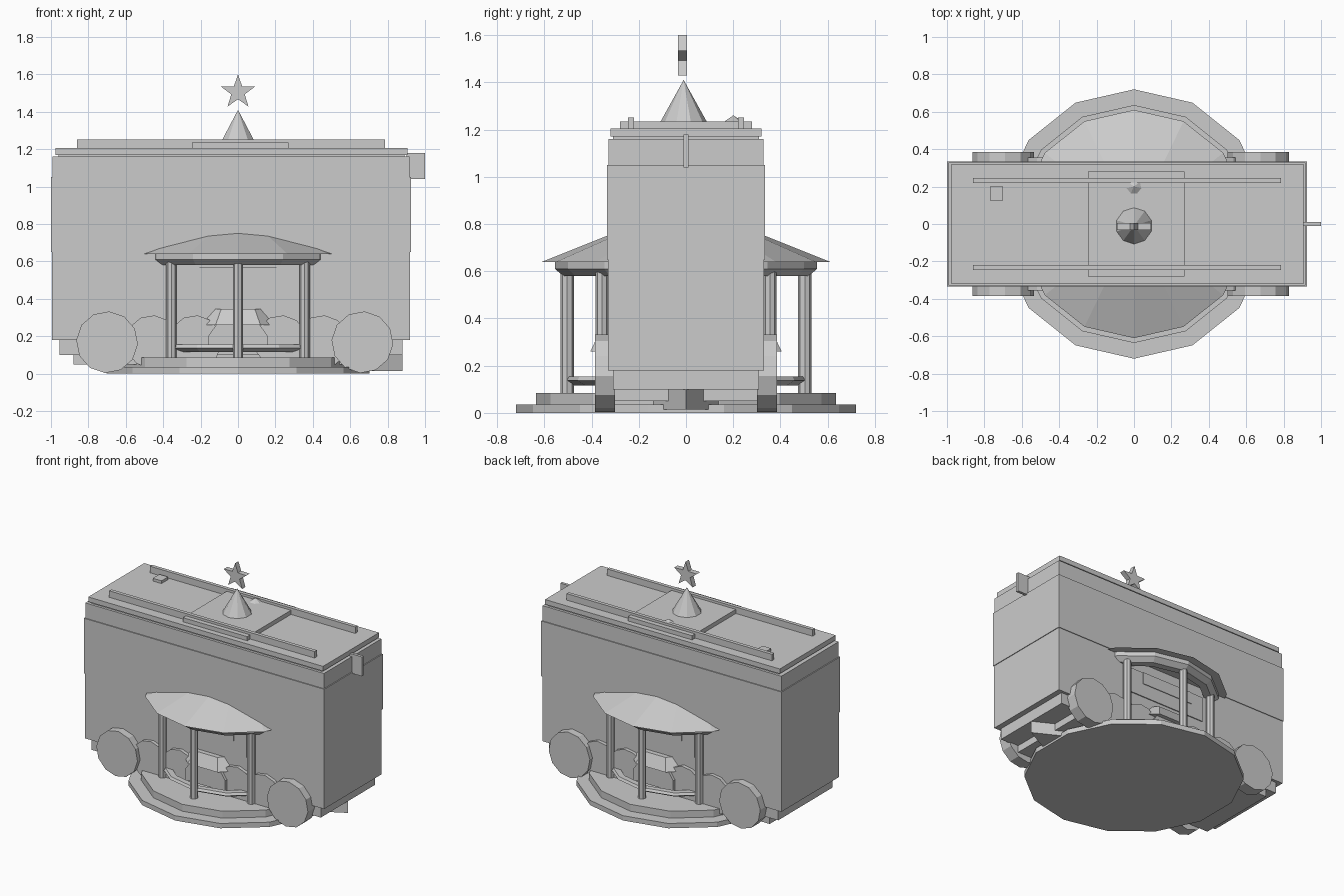
import bpy, bmesh, math
from mathutils import Vector, Matrix

if "Cube" in bpy.data.objects:
    bpy.data.objects.remove(bpy.data.objects["Cube"])

grey = bpy.data.materials.new("plain_grey")
grey.diffuse_color = (0.6, 0.6, 0.6, 1)
grey.use_nodes = True
grey.node_tree.nodes["Principled BSDF"].inputs["Base Color"].default_value = grey.diffuse_color


def finish(name, bm):
    bmesh.ops.recalc_face_normals(bm, faces=bm.faces)
    mesh = bpy.data.meshes.new(name)
    bm.to_mesh(mesh)
    bm.free()
    mesh.materials.append(grey)
    ob = bpy.data.objects.new(name, mesh)
    bpy.context.collection.objects.link(ob)
    return ob


def box(name, x0, x1, y0, y1, z0, z1):
    bm = bmesh.new()
    size = Matrix.Diagonal((x1 - x0, y1 - y0, z1 - z0, 1))
    mid = Matrix.Translation(((x0 + x1) / 2, (y0 + y1) / 2, (z0 + z1) / 2))
    bmesh.ops.create_cube(bm, size=1, matrix=mid @ size)
    return finish(name, bm)


def lathe(name, profile, n, x=0, y=0, closed=False):
    """Turn (radius, height) points round the vertical, first corner on +y."""
    bm = bmesh.new()
    rings = []
    for r, z in profile:
        if r == 0:
            rings.append([bm.verts.new((x, y, z))] * n)
        else:
            rings.append([bm.verts.new((x + r * math.sin(a), y + r * math.cos(a), z))
                          for a in (2 * math.pi * i / n for i in range(n))])
    pairs = list(zip(rings, rings[1:]))
    if closed:
        pairs.append((rings[-1], rings[0]))
    for a, b in pairs:
        for i in range(n):
            j = (i + 1) % n
            bm.faces.new(list(dict.fromkeys((a[i], a[j], b[j], b[i]))))
    if not closed:
        for ring, (r, z) in ((rings[0], profile[0]), (rings[-1], profile[-1])):
            if r > 0:
                bm.faces.new(ring)
    return finish(name, bm)


def prism(name, points, direction):
    """Extrude a flat outline along a direction."""
    bm = bmesh.new()
    face = bm.faces.new([bm.verts.new(p) for p in points])
    ext = bmesh.ops.extrude_face_region(bm, geom=[face])
    verts = [v for v in ext["geom"] if isinstance(v, bmesh.types.BMVert)]
    bmesh.ops.translate(bm, verts=verts, vec=Vector(direction))
    return finish(name, bm)


def disc(name, x, z, r, y0, y1, n=12, turn=0.0):
    pts = [(x + r * math.sin(a), y0, z + r * math.cos(a))
           for a in (2 * math.pi * i / n + turn for i in range(n))]
    return prism(name, pts, (0, y1 - y0, 0))


# tall main body in three bands
box("body_lower", -0.995, 0.92, -0.33, 0.33, 0.18, 0.65)
box("body_middle", -1.0, 0.925, -0.335, 0.335, 0.65, 1.05)
box("body_upper", -0.993, 0.918, -0.328, 0.328, 1.05, 1.16)

# underframe and pointed prow
box("base", -0.955, 0.88, -0.31, 0.31, 0.10, 0.18)
box("underframe", -0.88, 0.74, -0.30, 0.30, 0.05, 0.10)
prism("prow", [(0.55, -0.175, 0.015), (0.88, 0, 0.015), (0.55, 0.175, 0.015)],
      (0, 0, 0.085))

# roof slabs, rails and fittings
box("roof_neck", -0.96, 0.89, -0.31, 0.31, 1.16, 1.17)
box("roof_slab", -0.975, 0.905, -0.32, 0.32, 1.17, 1.205)
box("roof_plate", -0.245, 0.27, -0.28, 0.28, 1.205, 1.235)
for y in (-0.233, 0.233):
    box("roof_rail", -0.86, 0.785, y - 0.013, y + 0.013, 1.205, 1.252)
box("roof_box", -0.77, -0.70, 0.125, 0.20, 1.20, 1.225)
box("side_flag", 0.90, 1.0, -0.01, 0.01, 1.04, 1.18)

# spire, small knob and star
lathe("spire", [(0.10, 1.23), (0, 1.41)], 10, 0, -0.01)
lathe("roof_knob", [(0.04, 1.235), (0, 1.26)], 7, 0, 0.20)
star = []
for i in range(10):
    r = 0.095 if i % 2 == 0 else 0.038
    a = math.pi * i / 5
    star.append((r * math.sin(a), -0.033, 1.505 + r * math.cos(a)))
prism("star", star, (0, 0.038, 0))

# round pavilion passing through the body
lathe("lower_step", [(0.72, 0), (0.72, 0.035)], 14)
lathe("upper_step", [(0.636, 0.035), (0.636, 0.085)], 14)
lathe("pavilion_roof", [(0.61, 0.64), (0, 0.884)], 14)
lathe("roof_beam", [(0.555, 0.64), (0.555, 0.61), (0.52, 0.58), (0.47, 0.58),
                    (0.47, 0.64)], 14, closed=True)
lathe("low_rail", [(0.50, 0.155), (0.51, 0.138), (0.47, 0.115), (0.45, 0.138),
                   (0.46, 0.155)], 14, closed=True)
for i in (-1, 0, 1, 3, 4, 5):
    a = i * math.pi / 4
    lathe("column", [(0.028, 0.085), (0.028, 0.60)], 8,
          0.503 * math.sin(a), 0.503 * math.cos(a))

for s in (-1, 1):
    # big corner wheels
    for x in (-0.70, 0.665):
        disc("wheel", x, 0.168, 0.165, s * 0.30, s * 0.385, 12, math.radians(4))
    # smaller inner wheels
    for x in (-0.46, -0.23, 0.23, 0.45):
        disc("inner_wheel", x, 0.17, 0.142, s * 0.30, s * 0.355, 12, 0.1)

    # wall panels under the pavilion roof
    y0, y1, y2 = s * 0.328, s * 0.337, s * 0.342
    box("wall_panel", -0.305, 0.305, min(y0, y1), max(y0, y1), 0.39, 0.57)
    box("inner_panel", -0.205, 0.205, min(y1, y2), max(y1, y2), 0.485, 0.57)

    # centre block with a sloping hood
    prism("centre_block", [(-0.16, s * 0.31, 0.12), (0.16, s * 0.31, 0.12),
                           (0.16, s * 0.31, 0.20), (0.11, s * 0.31, 0.27),
                           (-0.11, s * 0.31, 0.27), (-0.16, s * 0.31, 0.20)],
          (0, s * 0.065, 0))
    bm = bmesh.new()
    low = [bm.verts.new(p) for p in ((-0.205, s * 0.32, 0.26), (-0.12, s * 0.405, 0.26),
                                     (0.12, s * 0.405, 0.26), (0.205, s * 0.32, 0.26))]
    top = [bm.verts.new(p) for p in ((-0.13, s * 0.32, 0.345), (-0.09, s * 0.365, 0.345),
                                     (0.09, s * 0.365, 0.345), (0.13, s * 0.32, 0.345))]
    bm.faces.new(low)
    bm.faces.new(top)
    for i in range(4):
        j = (i + 1) % 4
        bm.faces.new((low[i], low[j], top[j], top[i]))
    finish("hood", bm)
